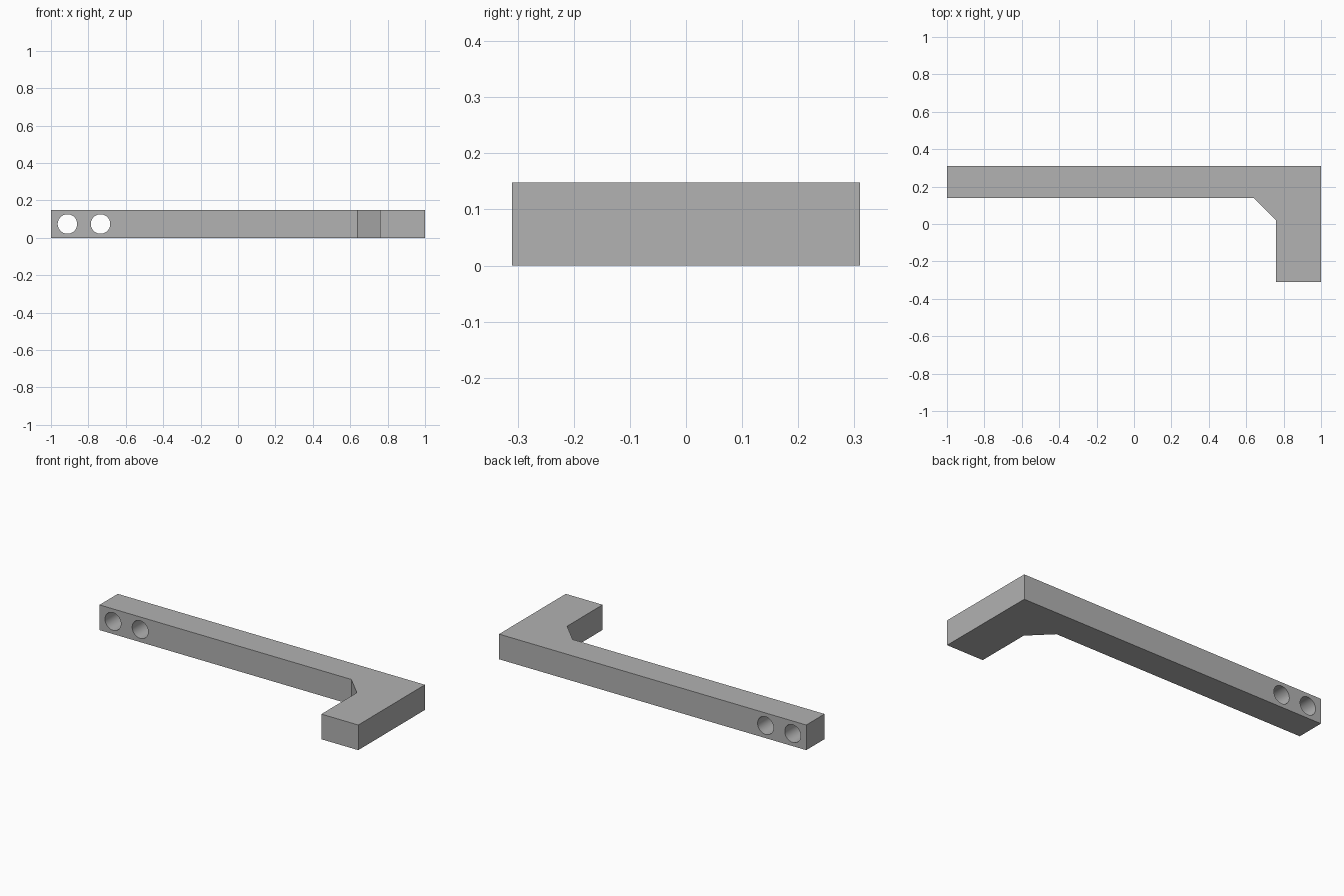
import bpy
import bmesh
import math

cube = bpy.data.objects.get("Cube")
if cube:
    bpy.data.objects.remove(cube, do_unlink=True)

HEIGHT = 0.148
HOLE_RADIUS = 0.052

grey = bpy.data.materials.new("plain grey")
grey.use_nodes = True
colour = (0.445, 0.445, 0.445, 1)
grey.diffuse_color = colour
grey.node_tree.nodes["Principled BSDF"].inputs["Base Color"].default_value = colour

# Bracket: long arm, short leg and a chamfered inner corner, extruded upwards
outline = [(-1, 0.31), (-1, 0.14), (0.64, 0.14), (0.76, 0.02),
           (0.76, -0.31), (1, -0.31), (1, 0.31)]
bm = bmesh.new()
face = bm.faces.new([bm.verts.new((x, y, 0)) for x, y in outline])
extruded = bmesh.ops.extrude_face_region(bm, geom=[face])
top = [v for v in extruded["geom"] if isinstance(v, bmesh.types.BMVert)]
bmesh.ops.translate(bm, verts=top, vec=(0, 0, HEIGHT))
bmesh.ops.recalc_face_normals(bm, faces=bm.faces)
mesh = bpy.data.meshes.new("bracket")
bm.to_mesh(mesh)
bm.free()
mesh.materials.append(grey)
bracket = bpy.data.objects.new("bracket", mesh)
bpy.context.collection.objects.link(bracket)

# Two bolt holes through the end of the long arm
cutters = []
for x in (-0.912, -0.735):
    bpy.ops.mesh.primitive_cylinder_add(
        vertices=48, radius=HOLE_RADIUS, depth=0.4,
        location=(x, 0.225, HEIGHT / 2), rotation=(math.pi / 2, 0, 0))
    cutter = bpy.context.object
    cutter.name = "hole_cutter"
    cutter.hide_render = True
    cutter.data.materials.append(grey)
    cutters.append(cutter)
    hole = bracket.modifiers.new("bolt hole", "BOOLEAN")
    hole.operation = "DIFFERENCE"
    hole.solver = "EXACT"
    hole.object = cutter

# Apply the cuts, then drop the cutters
bpy.ops.object.select_all(action="DESELECT")
bracket.select_set(True)
bpy.context.view_layer.objects.active = bracket
for modifier in list(bracket.modifiers):
    bpy.ops.object.modifier_apply(modifier=modifier.name)
for cutter in cutters:
    bpy.data.objects.remove(cutter, do_unlink=True)

bpy.ops.object.shade_smooth_by_angle(angle=math.radians(30))
